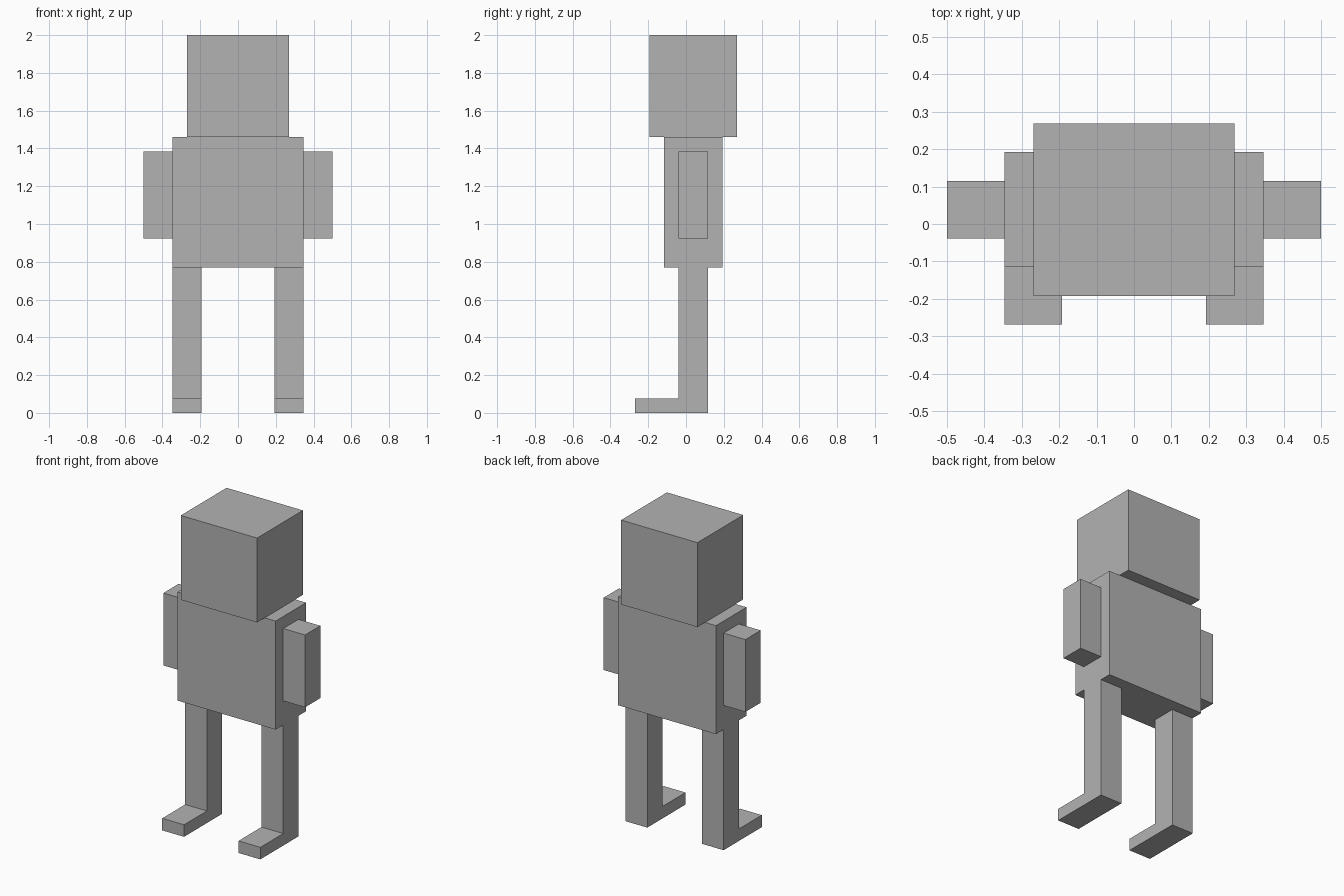
import bpy
import bmesh

default = bpy.data.objects.get("Cube")
if default:
    bpy.data.objects.remove(default, do_unlink=True)

U = 1 / 13  # block unit: the figure is 26 units tall

grey = bpy.data.materials.new("plain_grey")
grey.use_nodes = True
colour = (0.45, 0.45, 0.45, 1)
grey.diffuse_color = colour
grey.node_tree.nodes["Principled BSDF"].inputs["Base Color"].default_value = colour


def extrude_profile(name, profile, x0, x1):
    """Extrude a (y, z) outline, given in block units, from x0 to x1."""
    bm = bmesh.new()
    face = bm.faces.new([bm.verts.new((x0 * U, y * U, z * U)) for y, z in profile])
    result = bmesh.ops.extrude_face_region(bm, geom=[face])
    moved = [v for v in result["geom"] if isinstance(v, bmesh.types.BMVert)]
    bmesh.ops.translate(bm, vec=((x1 - x0) * U, 0, 0), verts=moved)
    bmesh.ops.recalc_face_normals(bm, faces=bm.faces)
    mesh = bpy.data.meshes.new(name)
    bm.to_mesh(mesh)
    bm.free()
    mesh.materials.append(grey)
    obj = bpy.data.objects.new(name, mesh)
    bpy.context.collection.objects.link(obj)
    return obj


def block(name, x, y, z):
    outline = [(y[0], z[0]), (y[1], z[0]), (y[1], z[1]), (y[0], z[1])]
    return extrude_profile(name, outline, *x)


# Head and torso
block("head", (-3.5, 3.5), (-2.5, 3.5), (19, 26))
block("torso", (-4.5, 4.5), (-1.5, 2.5), (10, 19))

# Arms, and legs with their feet in one L-shaped piece
leg_outline = [(1.5, 0), (1.5, 10), (-0.5, 10), (-0.5, 1), (-3.5, 1), (-3.5, 0)]
for side, s in (("left", 1), ("right", -1)):
    block(side + "_arm", (4.5 * s, 6.5 * s), (-0.5, 1.5), (12, 18))
    extrude_profile(side + "_leg", leg_outline, 2.5 * s, 4.5 * s)
